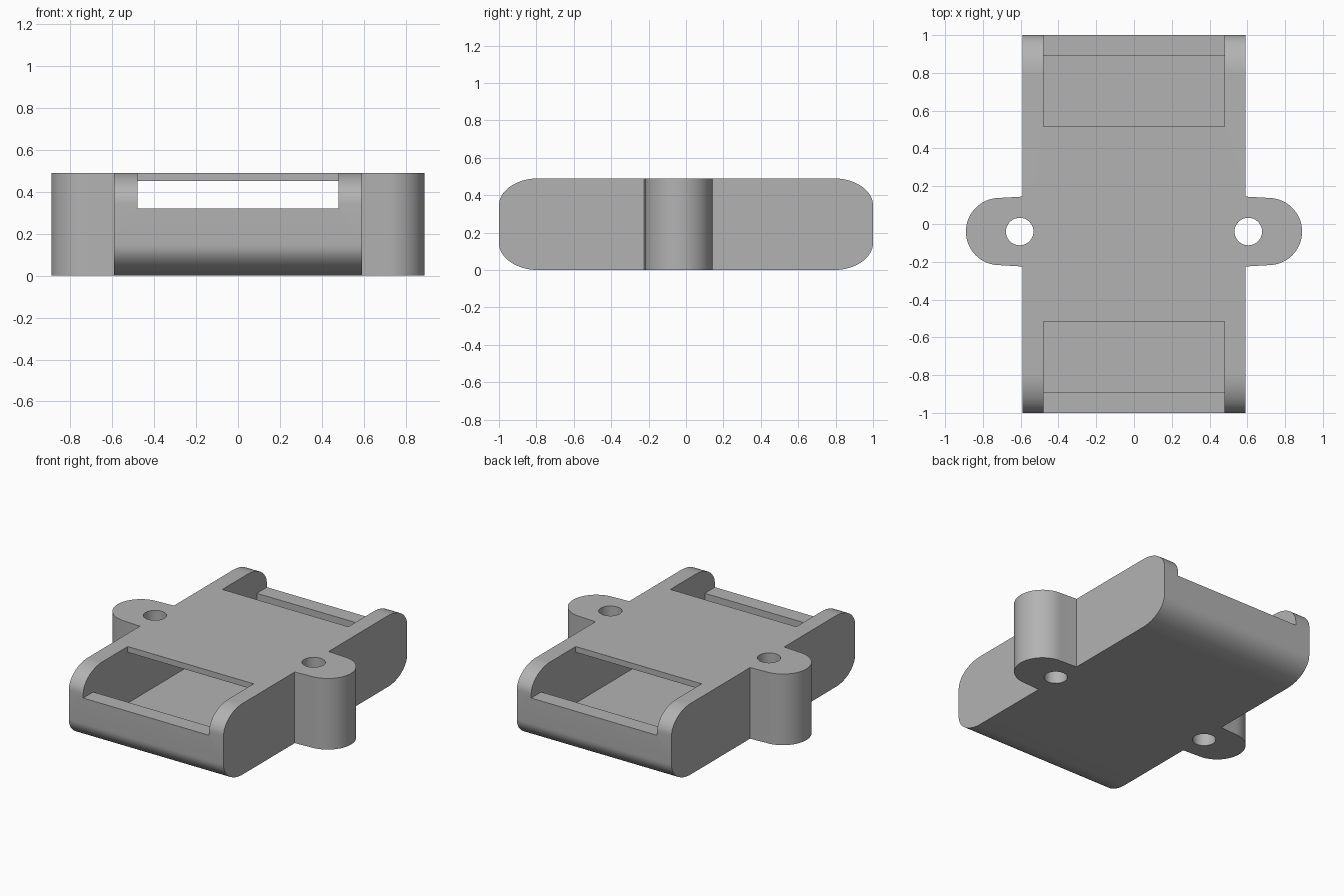
import bpy
import bmesh
from math import sin, cos, pi

cube = bpy.data.objects.get("Cube")
if cube:
    bpy.data.objects.remove(cube, do_unlink=True)

HALF_W, HALF_L, HEIGHT = 0.59, 1.0, 0.49
INNER_W, INNER_L, FLOOR, ROOF = 0.48, 0.89, 0.10, 0.45
LIP, WINDOW = 0.32, 0.515
LUG_Y = -0.04

grey = bpy.data.materials.new("grey plastic")
grey.use_nodes = True
colour = (0.45, 0.45, 0.45, 1)
grey.diffuse_color = colour
grey.node_tree.nodes["Principled BSDF"].inputs["Base Color"].default_value = colour


def arc(cx, cy, rx, ry, start, end, steps):
    angles = [start + (end - start) * i / steps for i in range(steps + 1)]
    return [(cx + rx * cos(a), cy + ry * sin(a)) for a in angles]


def prism(name, base, offset):
    """Extrude a closed loop of 3D points along an offset."""
    bm = bmesh.new()
    face = bm.faces.new([bm.verts.new(p) for p in base])
    new = bmesh.ops.extrude_face_region(bm, geom=[face])["geom"]
    bmesh.ops.translate(bm, vec=offset,
                        verts=[g for g in new if isinstance(g, bmesh.types.BMVert)])
    bmesh.ops.recalc_face_normals(bm, faces=bm.faces)
    mesh = bpy.data.meshes.new(name)
    bm.to_mesh(mesh)
    bm.free()
    mesh.materials.append(grey)
    obj = bpy.data.objects.new(name, mesh)
    bpy.context.collection.objects.link(obj)
    return obj


def box(name, x, y0, y1, z0, z1):
    base = [(-x, y0, z0), (x, y0, z0), (x, y1, z0), (-x, y1, z0)]
    return prism(name, base, (0, 0, z1 - z0))


# Case body: rounded side profile swept across the width
RY, RZ = 0.21, 0.145
profile = []
for i, (sy, sz) in enumerate([(1, 1), (-1, 1), (-1, -1), (1, -1)]):
    cy, cz = sy * (HALF_L - RY), HEIGHT / 2 + sz * (HEIGHT / 2 - RZ)
    profile += arc(cy, cz, RY, RZ, i * pi / 2, (i + 1) * pi / 2, 16)
body = prism("case_body", [(-HALF_W, y, z) for y, z in profile], (2 * HALF_W, 0, 0))

# Mounting lugs with screw holes, one on each side
steps = []
for side, word in ((1, "left"), (-1, "right")):
    outline = [(0.53, LUG_Y - 0.185), (HALF_W, LUG_Y - 0.185)]
    outline += arc(0.712, LUG_Y, 0.178, 0.178, -pi / 2, pi / 2, 32)
    outline += [(HALF_W, LUG_Y + 0.185), (0.53, LUG_Y + 0.185)]
    lug = prism(word + "_lug", [(side * x, y, 0) for x, y in outline], (0, 0, HEIGHT))
    steps.append((lug, "UNION"))
for side, word in ((1, "left"), (-1, "right")):
    ring = arc(side * 0.605, LUG_Y, 0.073, 0.073, 0, 2 * pi, 32)[:-1]
    hole = prism(word + "_screw_hole", [(x, y, -0.1) for x, y in ring], (0, 0, 0.8))
    steps.append((hole, "DIFFERENCE"))

# Inner cavity, then the roof windows and the lowered end walls
steps.append((box("cavity", INNER_W, -INNER_L, INNER_L, FLOOR, ROOF), "DIFFERENCE"))
for s, word in ((-1, "front"), (1, "back")):
    y0, y1 = sorted((s * WINDOW, s * 1.1))
    steps.append((box(word + "_opening", INNER_W, y0, y1, LIP, 0.6), "DIFFERENCE"))

for tool, operation in steps:
    mod = body.modifiers.new(tool.name, "BOOLEAN")
    mod.operation, mod.solver, mod.object = operation, "EXACT", tool
bpy.context.view_layer.update()
result = bpy.data.meshes.new_from_object(
    body.evaluated_get(bpy.context.evaluated_depsgraph_get()))
body.modifiers.clear()
body.data = result
body.data.materials.clear()
body.data.materials.append(grey)
for tool, _ in steps:
    bpy.data.objects.remove(tool, do_unlink=True)

# Smooth curves, crisp edges
bpy.ops.object.select_all(action="DESELECT")
body.select_set(True)
bpy.context.view_layer.objects.active = body
bpy.ops.object.shade_smooth_by_angle(angle=0.5)
